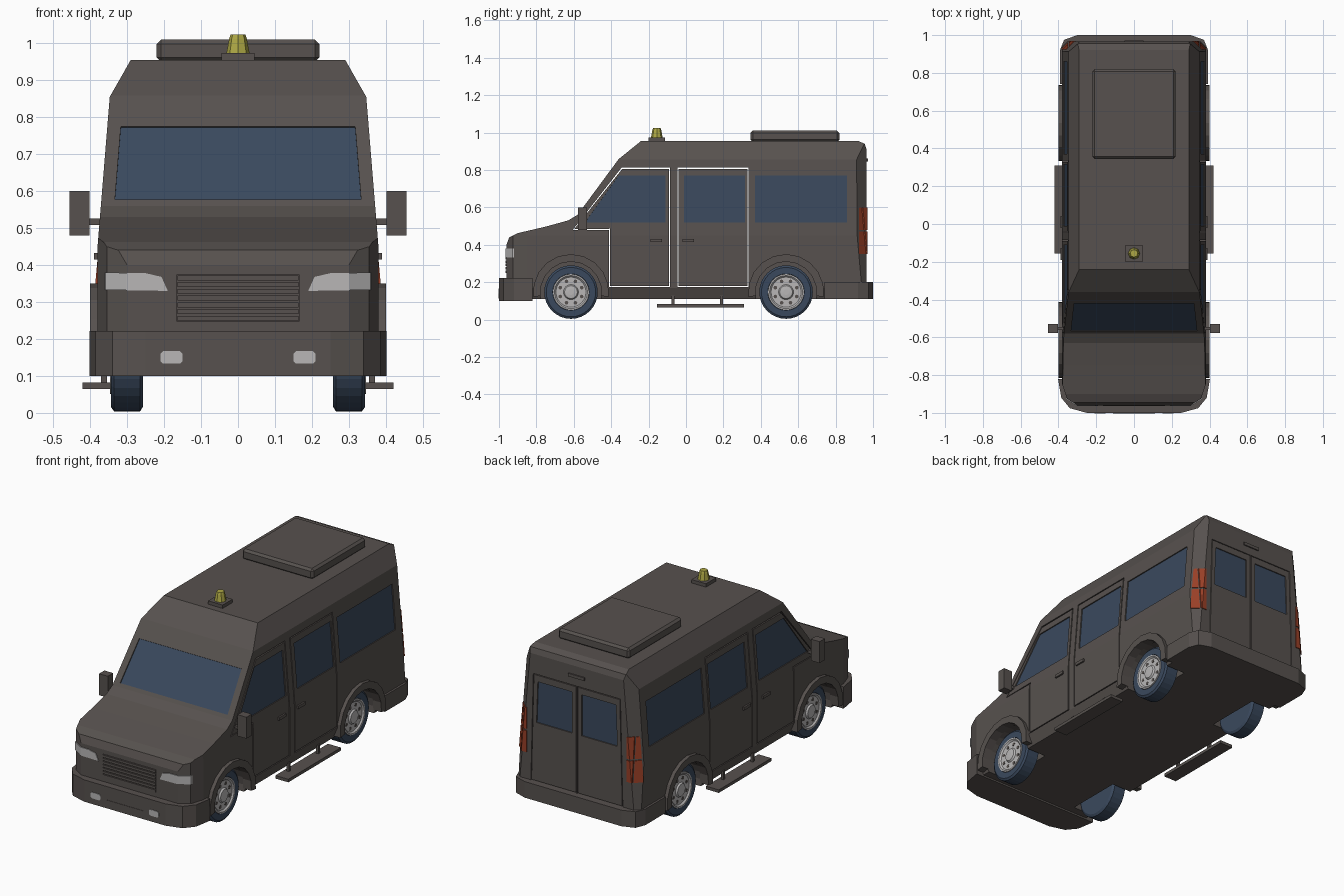
import bpy, bmesh, math
from mathutils import Vector

if "Cube" in bpy.data.objects:
    bpy.data.objects.remove(bpy.data.objects["Cube"])


def material(name, rgb):
    m = bpy.data.materials.new(name)
    m.use_nodes = True
    m.diffuse_color = (*rgb, 1)
    m.node_tree.nodes["Principled BSDF"].inputs["Base Color"].default_value = (*rgb, 1)
    return m


GREY = material("warm grey paint", (0.095, 0.083, 0.077))
BLUE = material("dark blue", (0.042, 0.066, 0.11))
SILVER = material("light grey", (0.48, 0.47, 0.47))
YELLOW = material("beacon yellow", (0.42, 0.39, 0.06))
RED = material("lamp red", (0.32, 0.05, 0.02))


def finish(name, bm, mat=None):
    bmesh.ops.recalc_face_normals(bm, faces=bm.faces)
    mesh = bpy.data.meshes.new(name)
    bm.to_mesh(mesh)
    bm.free()
    ob = bpy.data.objects.new(name, mesh)
    bpy.context.scene.collection.objects.link(ob)
    if mat:
        mesh.materials.append(mat)
    return ob


# Half-spaces that shape the shell: sides, sill, roof edge and rounded corners
HALF_PLANES = [((.38, 0, .45), (.405, 0, .033)), ((.38, 0, .2), (1, 0, 0)),
               ((.38, 0, .17), (.06, 0, -.025)), ((.347, 0, .855), (.1, 0, .057)),
               ((.30, -.96, 0), (.035, -.055, 0)), ((.355, -.925, 0), (.075, -.025, 0)),
               ((.33, .965, .45), (.045, .045, .004))]


def trim(bm, offset=0):
    for s in (1, -1):
        for co, no in HALF_PLANES:
            n = Vector((no[0] * s, no[1], no[2])).normalized()
            p = Vector((co[0] * s, co[1], co[2])) + n * offset
            geom = bm.verts[:] + bm.edges[:] + bm.faces[:]
            cut = bmesh.ops.bisect_plane(bm, geom=geom, plane_co=p, plane_no=n, clear_outer=True)
            edges = [e for e in cut["geom_cut"] if isinstance(e, bmesh.types.BMEdge)]
            if edges:
                bmesh.ops.holes_fill(bm, edges=[e for e in edges if e.is_boundary])


def solid(name, pts, a, b, mat=None, skin=None, ring=0):
    """Sweep a planar outline from offset a to offset b; ring keeps only its rim."""
    bm = bmesh.new()
    face = bm.faces.new([bm.verts.new(Vector(p) + Vector(a)) for p in pts])
    faces = [face]
    if ring:
        face.normal_update()
        faces = bmesh.ops.inset_individual(bm, faces=[face], thickness=ring)["faces"]
        faces = [f for f in bm.faces if f is not face]
        bmesh.ops.delete(bm, geom=[face], context="FACES_ONLY")
    ext = bmesh.ops.extrude_face_region(bm, geom=faces, use_keep_orig=True)["geom"]
    verts = [v for v in ext if isinstance(v, bmesh.types.BMVert)]
    bmesh.ops.translate(bm, verts=verts, vec=Vector(b) - Vector(a))
    if skin is not None:
        bmesh.ops.recalc_face_normals(bm, faces=bm.faces)
        trim(bm, skin)
    return finish(name, bm, mat)


def box(name, x, y, z, mat=None, skin=None):
    pts = [(x[0], y[0], z[0]), (x[1], y[0], z[0]), (x[1], y[1], z[0]), (x[0], y[1], z[0])]
    return solid(name, pts, (0, 0, 0), (0, 0, z[1] - z[0]), mat, skin)


def lathe(name, profile, centre, axis, mat=None, segs=32):
    bm = bmesh.new()
    rings = []
    for t, r in profile:
        ring = []
        for i in range(segs):
            c, s = r * math.cos(math.tau * i / segs), r * math.sin(math.tau * i / segs)
            off = (t, c, s) if axis == "X" else (c, s, t)
            ring.append(bm.verts.new(Vector(centre) + Vector(off)))
        rings.append(ring)
    for a, b in zip(rings, rings[1:]):
        for i in range(segs):
            j = (i + 1) % segs
            bm.faces.new((a[i], a[j], b[j], b[i]))
    bm.faces.new(rings[0])
    bm.faces.new(rings[-1])
    return finish(name, bm, mat)


def carve(ob, cutters):
    for c in cutters:
        mod = ob.modifiers.new("cut", "BOOLEAN")
        mod.operation, mod.solver, mod.object = "DIFFERENCE", "EXACT", c
    deps = bpy.context.evaluated_depsgraph_get()
    mesh = bpy.data.meshes.new_from_object(ob.evaluated_get(deps))
    ob.modifiers.clear()
    ob.data = mesh
    for c in cutters:
        bpy.data.objects.remove(c)


# Shell: side profile swept across, then trimmed
profile = [(-.95, .11), (-.96, .22), (-.96, .40), (-.945, .44), (-.90, .462), (-.75, .497),
           (-.63, .53), (-.58, .56), (-.36, .858), (-.24, .955), (.92, .955), (.955, .94),
           (.965, .91), (.965, .11)]
body = solid("body", [(-.45, y, z) for y, z in profile], (0, 0, 0), (.9, 0, 0), GREY, 0)
cutters = []


def side_x(z):
    return .38 - max(0, z - .45) * .0815


def window(name, pts, normal):
    n = Vector(normal).normalized()
    cutters.append(solid("recess", pts, n * -.01, n * .02))
    solid(name, pts, n * -.012, n * -.006, BLUE)


# Side windows
side_windows = {"front_door_window": [(-.54, .52), (-.36, .77), (-.11, .77), (-.11, .52)],
                "rear_door_window": [(-.01, .52), (-.01, .77), (.315, .77), (.315, .52)],
                "rear_side_window": [(.37, .52), (.37, .77), (.86, .77), (.86, .52)]}
for s, tag in ((1, "left"), (-1, "right")):
    for name, pts in side_windows.items():
        window(f"{name}_{tag}", [(s * side_x(z), y, z) for y, z in pts], (s, 0, .08))
    # Back door windows and door seams
    window(f"back_window_{tag}", [(s * x, .965, z) for x, z in
           ((.03, .53), (.25, .53), (.242, .76), (.03, .76))], (0, 1, 0))
    cutters.append(solid("seam", [(s * x, .965, z) for x, z in
                   ((.002, .2), (.285, .2), (.27, .8), (.002, .8))],
                   (0, -.01, 0), (0, .02, 0), ring=.006))

# Windscreen
slope = Vector((0, .22, .298))


def screen(x, z):
    return (x, -.58 + (z - .56) * slope.y / slope.z, z)


window("windscreen", [screen(-.333, .577), screen(.333, .577), screen(.317, .775),
                      screen(-.317, .775)], (0, -slope.z, slope.y))

# Side door gaps
doors = [[(-.605, .48), (-.345, .812), (-.085, .812), (-.085, .175), (-.413, .175), (-.413, .48)],
         [(-.045, .175), (-.045, .812), (.335, .812), (.335, .175)]]
for pts in doors:
    cutters.append(solid("gap", [(-.5, y, z) for y, z in pts], (0, 0, 0), (1, 0, 0), ring=.008))

# Grille recess and bars
cutters.append(box("recess", (-.165, .165), (-1, -.945), (.247, .375)))
for i in range(7):
    z = .249 + i * .0182
    box(f"grille_bar_{i + 1}", (-.163, .163), (-.964, -.94), (z, z + .0135), GREY)

# Wheel arches, flares and wheels
tyre = [(.257, .13), (.265, .143), (.335, .143), (.343, .132), (.343, .098), (.33, .096)]
rim = [(.325, .098), (.346, .096), (.346, .088), (.338, .08), (.338, .04), (.347, .034), (.349, .015)]
for s, tag in ((1, "left"), (-1, "right")):
    for y, end in ((-.615, "front"), (.535, "rear")):
        cutters.append(lathe("arch", [(.235 * s, .165), (.5 * s, .165)], (0, y, .147), "X", None, 24))
        arc = [(r * math.cos(a), max(-.03, r * math.sin(a))) for r, angles in
               ((.203, range(11)), (.163, range(10, -1, -1)))
               for a in [math.pi * (k * 1.08 - .4) / 10 for k in angles]]
        solid(f"{end}_arch_flare_{tag}", [(s * .35, y + u, .147 + v) for u, v in arc],
              (0, 0, 0), (s * .05, 0, 0), GREY)
        lathe(f"{end}_tyre_{tag}", [(t * s, r) for t, r in tyre], (0, y, .147), "X", BLUE)
        lathe(f"{end}_rim_{tag}", [(t * s, r) for t, r in rim], (0, y, .147), "X", SILVER)
        for k in range(8):
            a = math.tau * (k + .5) / 8
            hole = (0, y + .062 * math.cos(a), .147 + .062 * math.sin(a))
            lathe(f"{end}_rim_hole_{tag}_{k + 1}", [(.335 * s, .01), (.3395 * s, .01)], hole, "X", GREY, 8)
carve(body, cutters)


# Bumpers
def bumper(name, half, z0, z1):
    pts = [(x, y, z0) for x, y in half] + [(-x, y, z0) for x, y in reversed(half)]
    solid(name, pts, (0, 0, 0), (0, 0, z1 - z0), GREY)


bumper("front_bumper", [(.25, -1), (.34, -.975), (.385, -.92), (.402, -.82)], .1, .222)
bumper("rear_bumper", [(.30, 1), (.37, .975), (.392, .92), (.392, .74)], .11, .2)
box("number_plate_panel", (-.112, .112), (-1.0, -.996), (.113, .147), GREY).location.y = -.002

for s, tag in ((1, "left"), (-1, "right")):
    # Lamps
    head = [(.19, .33), (.207, .368), (.25, .378), (.38, .38), (.38, .333)]
    solid(f"headlight_{tag}", [(s * x, -.964, z) for x, z in head], (0, 0, 0), (0, .045, 0), SILVER, .004)
    fog = [(.15, .14), (.157, .133), (.203, .133), (.21, .14), (.21, .16), (.203, .167), (.157, .167), (.15, .16)]
    solid(f"fog_light_{tag}", [(s * x, -1.003, z) for x, z in fog], (0, 0, 0), (0, .01, 0), SILVER)
    for col, (x0, x1) in (("inner", (.31, .343)), ("outer", (.349, .40))):
        for row, z in (("lower", .35), ("upper", .48)):
            box(f"tail_light_{row}_{col}_{tag}", sorted((s * x0, s * x1)), (.925, .97), (z, z + .12), RED, .005)
    # Mirrors, handles and side step
    box(f"mirror_{tag}", sorted((s * .402, s * .456)), (-.577, -.53), (.48, .6), GREY)
    box(f"mirror_arm_{tag}", sorted((s * .36, s * .405)), (-.56, -.545), (.508, .526), GREY)
    for k, y in enumerate((-.19, -.02)):
        box(f"door_handle_{tag}_{k + 1}", sorted((s * .37, s * .389)), (y, y + .062), (.415, .432), GREY)
    box(f"side_step_{tag}", sorted((s * .34, s * .42)), (-.155, .31), (.065, .082), GREY)
    for k, y in enumerate((-.07, .19)):
        box(f"step_bracket_{tag}_{k + 1}", sorted((s * .355, s * .37)), (y - .008, y + .008), (.08, .13), GREY)
box("back_door_handle", (-.05, .05), (.96, .972), (.845, .862), GREY)

# Roof unit and beacon
unit = box("roof_unit", (-.22, .22), (.345, .82), (.95, 1.01), GREY)
bevel = unit.modifiers.new("bevel", "BEVEL")
bevel.width, bevel.segments = .012, 1
box("beacon_base", (-.045, .045), (-.2, -.112), (.95, .974), GREY)
lathe("beacon", [(.974, .031), (1.012, .024), (1.024, .02)], (0, -.156, 0), "Z", YELLOW, 8)
